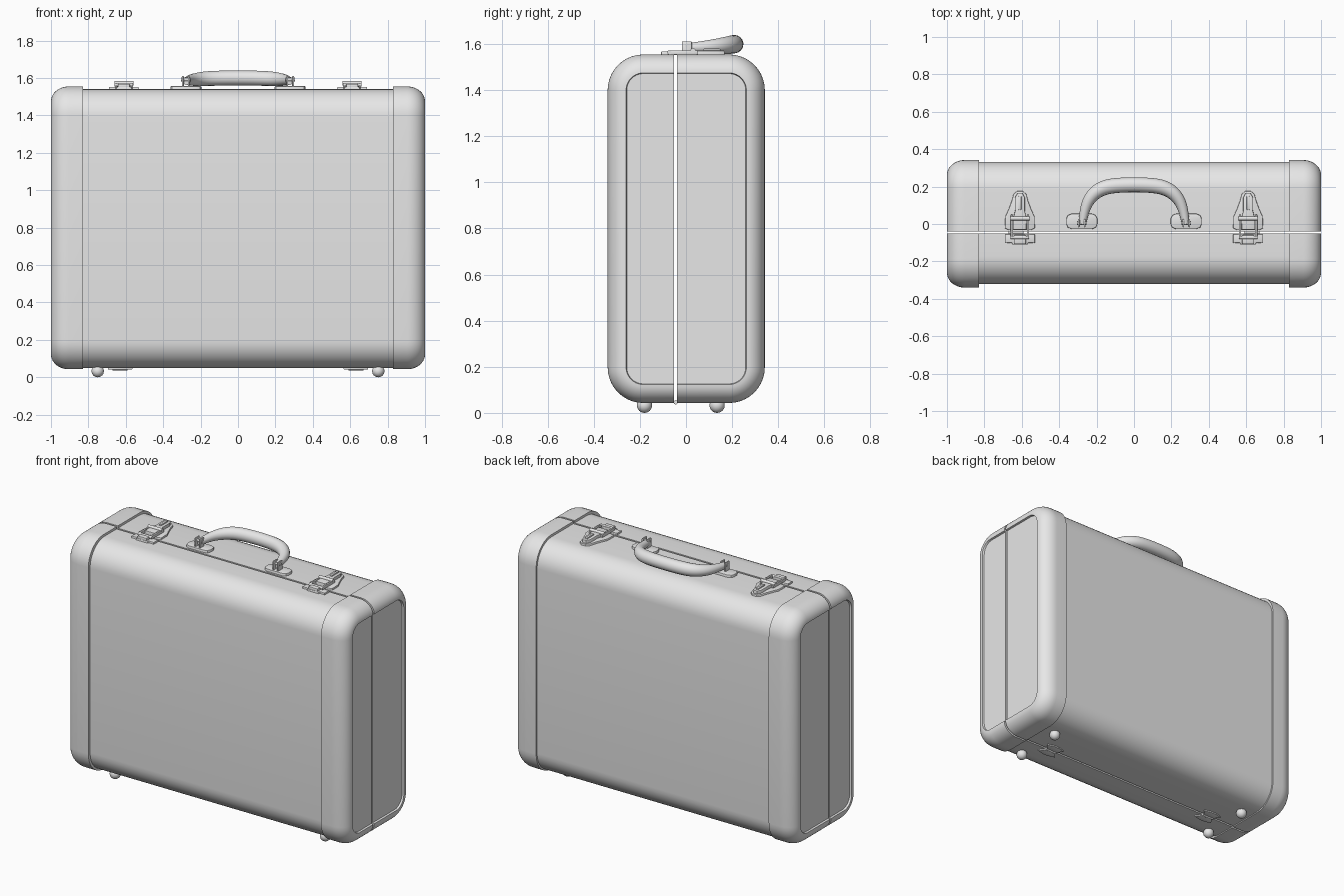
import bpy, bmesh
from math import sin, cos, pi, radians
from mathutils import Matrix

cube = bpy.data.objects.get("Cube")
if cube:
    bpy.data.objects.remove(cube, do_unlink=True)

GREY = (0.8, 0.8, 0.8, 1)
mat = bpy.data.materials.new("plain_grey")
mat.use_nodes = True
mat.diffuse_color = GREY
mat.node_tree.nodes["Principled BSDF"].inputs["Base Color"].default_value = GREY

SEAM, GAP = -0.045, 0.006
TOP, BOTTOM = 1.54, 0.05


def smooth(ob):
    bpy.ops.object.select_all(action='DESELECT')
    ob.select_set(True)
    bpy.context.view_layer.objects.active = ob
    bpy.ops.object.shade_smooth_by_angle(angle=radians(32))


def finish(name, bm):
    bmesh.ops.recalc_face_normals(bm, faces=bm.faces)
    me = bpy.data.meshes.new(name)
    bm.to_mesh(me)
    bm.free()
    me.materials.append(mat)
    ob = bpy.data.objects.new(name, me)
    bpy.context.collection.objects.link(ob)
    smooth(ob)
    return ob


def ring(bm, x, y0, y1, z0, z1, r, n=10):
    """Rounded rectangle standing across x."""
    verts = []
    corners = [(y1 - r, z1 - r), (y0 + r, z1 - r), (y0 + r, z0 + r), (y1 - r, z0 + r)]
    for k, (cy, cz) in enumerate(corners):
        for i in range(n + 1):
            a = (k + i / n) * pi / 2
            verts.append(bm.verts.new((x, cy + r * cos(a), cz + r * sin(a))))
    return verts


def loft_half(name, sections, side):
    """Loft rounded rectangles (x, y0, y1, z0, z1, r), keep one side of the seam."""
    bm = bmesh.new()
    rings = [ring(bm, *s) for s in sections]
    for a, b in zip(rings, rings[1:]):
        for i in range(len(a)):
            j = (i + 1) % len(a)
            bm.faces.new((a[i], a[j], b[j], b[i]))
    bm.faces.new(rings[0])
    bm.faces.new(rings[-1])
    bmesh.ops.bisect_plane(bm, geom=bm.verts[:] + bm.edges[:] + bm.faces[:],
                           plane_co=(0, SEAM + side * GAP, 0),
                           plane_no=(0, -side, 0), clear_outer=True)
    bmesh.ops.edgeloop_fill(bm, edges=[e for e in bm.edges if e.is_boundary])
    finish(name, bm)


def box(name, x0, x1, y0, y1, z0, z1, bevel=0.004):
    bm = bmesh.new()
    bmesh.ops.create_cube(bm, size=1)
    for v in bm.verts:
        v.co = ((x0 + x1) / 2 + v.co.x * (x1 - x0),
                (y0 + y1) / 2 + v.co.y * (y1 - y0),
                (z0 + z1) / 2 + v.co.z * (z1 - z0))
    bmesh.ops.bevel(bm, geom=bm.edges[:], offset=bevel, segments=2, profile=0.5, affect='EDGES')
    return finish(name, bm)


def plate(name, x, half, z0, z1, bevel=0.004):
    """Symmetric flat plate from half an outline of (dx, y) points."""
    pts = [(x + dx, y) for dx, y in half] + [(x - dx, y) for dx, y in reversed(half)]
    bm = bmesh.new()
    base = bm.faces.new([bm.verts.new((px, py, z0)) for px, py in pts])
    ext = bmesh.ops.extrude_face_region(bm, geom=[base])
    top = [v for v in ext["geom"] if isinstance(v, bmesh.types.BMVert)]
    for v in top:
        v.co.z = z1
    rim = [e for e in bm.edges if all(v in top for v in e.verts)]
    bmesh.ops.bevel(bm, geom=rim, offset=bevel, segments=2, profile=0.5, affect='EDGES')
    return finish(name, bm)


def rod(name, x, y, z, r, length):
    """Cylinder lying along x."""
    bm = bmesh.new()
    bmesh.ops.create_cone(bm, cap_ends=True, segments=20, radius1=r, radius2=r, depth=length,
                          matrix=Matrix.Translation((x, y, z)) @ Matrix.Rotation(pi / 2, 4, 'Y'))
    return finish(name, bm)


# Case body and rounded end caps with sunken panels, split along the seam
def cap_section(x, inset):
    return (x, -0.34 + inset, 0.342 - inset, 0.043 + inset, 1.555 - inset, 0.155 - inset)


cap_profile = [(0.83, 0.03), (0.83, 0)]
for i in range(11):
    t = i / 10 * pi / 2
    cap_profile.append((0.905 + 0.095 * sin(t), 0.08 * (1 - cos(t))))
cap_profile += [(0.988, 0.083)]

for half, side in (("front", -1), ("back", 1)):
    loft_half(half + "_shell",
              [(x, -0.322, 0.332, BOTTOM, TOP, 0.15) for x in (-0.86, 0.86)], side)
    for word, s in (("left", 1), ("right", -1)):
        loft_half(f"{half}_{word}_end_cap",
                  [cap_section(s * x, inset) for x, inset in cap_profile], side)

# Carrying handle, folded towards the back
half_path = [(0.276, 0.0, 1.583, 0.5), (0.268, 0.06, 1.586, 0.62), (0.25, 0.13, 1.59, 0.8),
             (0.18, 0.195, 1.597, 1), (0.08, 0.21, 1.6, 1)]
path = half_path + [(-x, y, z, r) for x, y, z, r in reversed(half_path)]
cu = bpy.data.curves.new("handle", 'CURVE')
cu.dimensions = '3D'
cu.bevel_depth = 0.04
cu.bevel_resolution = 6
cu.use_fill_caps = True
sp = cu.splines.new('NURBS')
sp.points.add(len(path) - 1)
for p, (x, y, z, r) in zip(sp.points, path):
    p.co = (x, y, z, 1)
    p.radius = r
sp.order_u = 4
sp.use_endpoint_u = True
sp.resolution_u = 8
cu.materials.append(mat)
handle = bpy.data.objects.new("handle", cu)
bpy.context.collection.objects.link(handle)
bpy.ops.object.select_all(action='DESELECT')
handle.select_set(True)
bpy.context.view_layer.objects.active = handle
bpy.ops.object.convert(target='MESH')
smooth(bpy.context.view_layer.objects.active)

for word, s in (("left", 1), ("right", -1)):
    # Handle mounts
    x = s * 0.279
    plate(word + "_handle_base", x,
          [(0.055, -0.027), (0.075, -0.018), (0.083, 0.0), (0.083, 0.028),
           (0.075, 0.046), (0.055, 0.055)], TOP - 0.01, 1.556)
    for k in (-1, 1):
        cx = x + k * 0.016
        box(f"{word}_handle_lug", cx - 0.005, cx + 0.005, -0.018, 0.026, 1.545, 1.612, 0.0045)
    rod(word + "_handle_pin", x, 0.005, 1.592, 0.01, 0.05)

    # Latches across the seam
    x = s * 0.61
    plate(word + "_latch_back_plate", x,
          [(0.06, -0.032), (0.08, -0.022), (0.078, 0.04), (0.062, 0.075), (0.045, 0.12),
           (0.034, 0.16), (0.015, 0.176)], TOP - 0.01, 1.552)
    plate(word + "_latch_front_plate", x,
          [(0.04, -0.11), (0.045, -0.1), (0.08, -0.102), (0.08, -0.055), (0.04, -0.053)],
          TOP - 0.01, 1.552)
    plate(word + "_latch_lever", x,
          [(0.034, -0.03), (0.036, 0.03), (0.026, 0.07), (0.027, 0.14), (0.013, 0.166)],
          1.55, 1.572)
    box(word + "_latch_rib", x - 0.008, x + 0.008, 0.075, 0.15, 1.565, 1.58)
    box(word + "_latch_hook", x - 0.032, x + 0.032, -0.108, -0.06, 1.545, 1.568)
    for k in (-1, 1):
        cx = x + k * 0.043
        box(word + "_latch_link", cx - 0.006, cx + 0.006, -0.078, 0.05, 1.553, 1.573)
    rod(word + "_latch_front_pin", x, -0.072, 1.564, 0.009, 0.098)
    rod(word + "_latch_back_pin", x, 0.03, 1.572, 0.011, 0.1)

    # Bottom hinges
    x = s * 0.63
    for leaf, d in (("front", -1), ("back", 1)):
        plate(f"{word}_{leaf}_hinge_leaf", x,
              [(0.04, SEAM + d * 0.008), (0.065, SEAM + d * 0.045), (0.02, SEAM + d * 0.058)],
              BOTTOM + 0.005, BOTTOM - 0.008, 0.002)
    rod(word + "_hinge_barrel", x, SEAM, BOTTOM - 0.004, 0.009, 0.08)

    # Ball feet
    for row, y in (("front", -0.18), ("back", 0.135)):
        bm = bmesh.new()
        bmesh.ops.create_uvsphere(bm, u_segments=20, v_segments=12, radius=0.033,
                                  matrix=Matrix.Translation((s * 0.75, y, 0.033)))
        finish(f"{row}_{word}_foot", bm)
